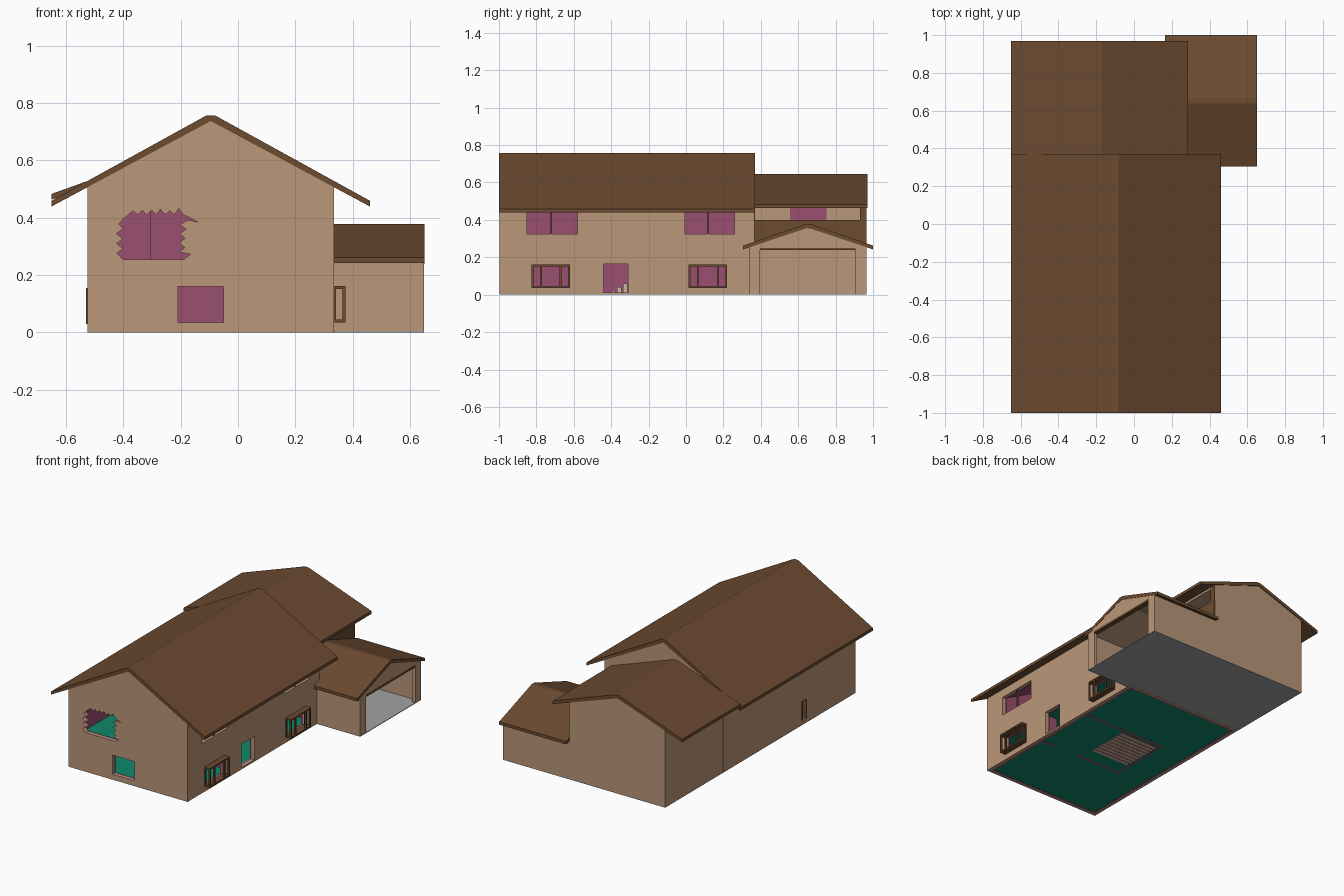
import bpy, bmesh, math, random

if "Cube" in bpy.data.objects:
    bpy.data.objects.remove(bpy.data.objects["Cube"])

random.seed(4)


def material(name, rgb):
    m = bpy.data.materials.new(name)
    m.diffuse_color = (*rgb, 1)
    m.use_nodes = True
    m.node_tree.nodes["Principled BSDF"].inputs["Base Color"].default_value = m.diffuse_color
    return m


TAN = material("tan_plaster", (0.49, 0.31, 0.19))
BROWN = material("roof_brown", (0.15, 0.07, 0.03))
PURPLE = material("interior_purple", (0.33, 0.08, 0.16))
TEAL = material("floor_teal", (0.004, 0.25, 0.14))
GREY = material("concrete_grey", (0.36, 0.36, 0.37))
CREAM = material("stair_cream", (0.62, 0.47, 0.33))


def prism(name, pts, axis, a, b, mat):
    """Extrude a 2D profile along an axis from a to b."""
    place = {'x': lambda p, t: (t, p[0], p[1]),
             'y': lambda p, t: (p[0], t, p[1]),
             'z': lambda p, t: (p[0], p[1], t)}[axis]
    bm = bmesh.new()
    lo = [bm.verts.new(place(p, a)) for p in pts]
    hi = [bm.verts.new(place(p, b)) for p in pts]
    bm.faces.new(lo)
    bm.faces.new(hi)
    n = len(pts)
    for i in range(n):
        bm.faces.new((lo[i], lo[(i + 1) % n], hi[(i + 1) % n], hi[i]))
    bmesh.ops.recalc_face_normals(bm, faces=bm.faces)
    me = bpy.data.meshes.new(name)
    bm.to_mesh(me)
    bm.free()
    me.materials.append(mat)
    ob = bpy.data.objects.new(name, me)
    bpy.context.collection.objects.link(ob)
    return ob


def box(name, x0, x1, y0, y1, z0, z1, mat):
    return prism(name, [(x0, y0), (x1, y0), (x1, y1), (x0, y1)], 'z', z0, z1, mat)


def cut(targets, cutter):
    """Subtract a cutter from each target, then remove the cutter."""
    for ob in targets:
        m = ob.modifiers.new("cut", 'BOOLEAN')
        m.operation, m.solver, m.object = 'DIFFERENCE', 'EXACT', cutter
        bpy.context.view_layer.objects.active = ob
        bpy.ops.object.modifier_apply(modifier=m.name)
    bpy.data.objects.remove(cutter, do_unlink=True)


def gable(u0, u1, eave, ridge, base, t=0.0):
    """House-shaped profile, inset by t."""
    return [(u0 + t, base), (u1 - t, base), (u1 - t, eave - t * 0.5),
            ((u0 + u1) / 2, ridge - t), (u0 + t, eave - t * 0.5)]


def roof(name, u0, u1, eave, ridge, axis, a, b, thick=0.02):
    c = (u0 + u1) / 2
    pts = [(u0, eave), (c - 0.014, ridge), (c + 0.014, ridge), (u1, eave),
           (u1, eave - thick), (c, ridge - thick), (u0, eave - thick)]
    return prism(name, pts, axis, a, b, BROWN)


# Main house: tan shell with a purple lining
shell = prism("main_walls", gable(-0.525, 0.335, 0.508, 0.737, 0), 'y', -0.998, 0.365, TAN)
cut([shell], prism("room", gable(-0.525, 0.335, 0.508, 0.737, -0.1, 0.02), 'y', -0.978, 0.345, TAN))
lining = prism("wall_lining", gable(-0.525, 0.335, 0.508, 0.737, 0, 0.02), 'y', -0.978, 0.345, PURPLE)
cut([lining], prism("room", gable(-0.525, 0.335, 0.508, 0.737, -0.1, 0.032), 'y', -0.966, 0.333, PURPLE))
both = [shell, lining]

# Window and door openings
for y0, y1, z0, z1 in [(-0.82, -0.62, 0.035, 0.16), (0.015, 0.22, 0.035, 0.16),
                       (-0.44, -0.31, 0.012, 0.165),
                       (-0.85, -0.58, 0.325, 0.45), (-0.005, 0.26, 0.325, 0.45)]:
    cut(both, box("hole", 0.25, 0.4, y0, y1, z0, z1, TAN))
cut(both, box("hole", -0.21, -0.05, -1.1, -0.9, 0.035, 0.16, TAN))
cut(both, box("hole", -0.6, -0.45, -0.49, -0.45, 0.03, 0.155, TAN))

# Ragged hole high in the front wall
ragged = [(-0.40, 0.255), (-0.19, 0.255), (-0.165, 0.272)]
for i in range(8):
    ragged.append((-0.205 + (0.035 if i % 2 else 0) * random.uniform(0.5, 1), 0.28 + i * 0.016))
ragged += [(-0.14, 0.385), (-0.17, 0.40)]
for i in range(13):
    ragged.append((-0.19 - i * 0.016, 0.41 + (0.025 * random.uniform(0.5, 1) if i % 2 else 0)))
for i in range(8):
    ragged.append((-0.40 - (0.025 * random.uniform(0.5, 1) if i % 2 else 0), 0.395 - i * 0.017))
cut(both, prism("hole", ragged, 'y', -1.1, -0.9, TAN))

# Slim frame on the left wall, mullions of the upper right windows
for y in (-0.494, -0.452):
    box("slit_frame", -0.529, -0.5, y, y + 0.007, 0.03, 0.155, BROWN)
for y in (-0.72, 0.12):
    box("upper_mullion", 0.318, 0.33, y - 0.004, y + 0.004, 0.325, 0.45, BROWN)

# Projecting window frames on the right wall
for y0, y1 in [(-0.825, -0.62), (0.013, 0.22)]:
    for z in (0.035, 0.152):
        box("bay_rail", 0.33, 0.375, y0, y1, z, z + 0.01, BROWN)
    for y in (y0, y0 + 0.045, y1 - 0.055, y1 - 0.01):
        box("bay_post", 0.365, 0.375, y, y + 0.01, 0.035, 0.162, BROWN)
    for y in (y0, y1 - 0.01):
        box("bay_wall_post", 0.33, 0.342, y, y + 0.01, 0.035, 0.162, BROWN)

# Interior floors, partitions and stairs
box("ground_floor", -0.494, 0.304, -0.967, 0.334, 0.001, 0.01, TEAL)
box("upper_floor", -0.494, 0.304, -0.967, 0.334, 0.19, 0.2, TEAL)
for x0, x1, y0, y1, h in [(0.2, 0.305, -0.51, -0.495, 0.19), (-0.3, 0.03, -0.51, -0.495, 0.45),
                          (-0.305, -0.29, -0.51, -0.08, 0.45), (-0.3, 0.305, -0.095, -0.08, 0.45)]:
    box("partition", x0, x1, y0, y1, 0, h, PURPLE)
box("stair_base", -0.28, 0.0, -0.40, -0.11, 0.0005, 0.012, PURPLE)
for i in range(9):
    y = -0.40 + i * 0.032
    box("stair_step", -0.28, 0.0, y, y + 0.022, 0, 0.02 * (i + 1), CREAM)

# Main roof and lower back roof
roof("main_roof", -0.65, 0.46, 0.459, 0.757, 'y', -1.0, 0.37)
roof("back_roof", -0.65, 0.285, 0.483, 0.645, 'y', 0.366, 0.97)

# Back wing with a recessed upper balcony
wing = prism("back_wing_walls", gable(-0.525, 0.165, 0.508, 0.626, 0.004), 'y', 0.366, 0.965, TAN)
cut([wing], box("hole", 0.06, 0.3, 0.37, 0.93, 0.4, 0.49, TAN))
box("balcony_window", 0.058, 0.064, 0.555, 0.75, 0.4, 0.475, PURPLE)
box("balcony_parapet", 0.16, 0.17, 0.366, 0.965, 0.25, 0.4, BROWN)
box("balcony_post", 0.15, 0.169, 0.93, 0.964, 0.4, 0.5, BROWN)

# Garage
garage = prism("garage_walls", gable(0.336, 0.965, 0.256, 0.358, 0.004), 'x', 0.16, 0.648, TAN)
cut([garage], prism("hole", gable(0.336, 0.965, 0.256, 0.358, -0.1, 0.025), 'x', 0.175, 0.625, TAN))
cut([garage], box("hole", 0.6, 0.7, 0.395, 0.905, -0.1, 0.245, TAN))
box("garage_lintel", 0.62, 0.65, 0.395, 0.905, 0.238, 0.25, BROWN)
roof("garage_roof", 0.305, 1.0, 0.262, 0.378, 'x', 0.165, 0.65)
box("garage_floor", -0.525, 0.648, 0.366, 0.965, 0, 0.004, GREY)
box("garage_floor_front", 0.336, 0.648, 0.336, 0.366, 0, 0.004, GREY)
